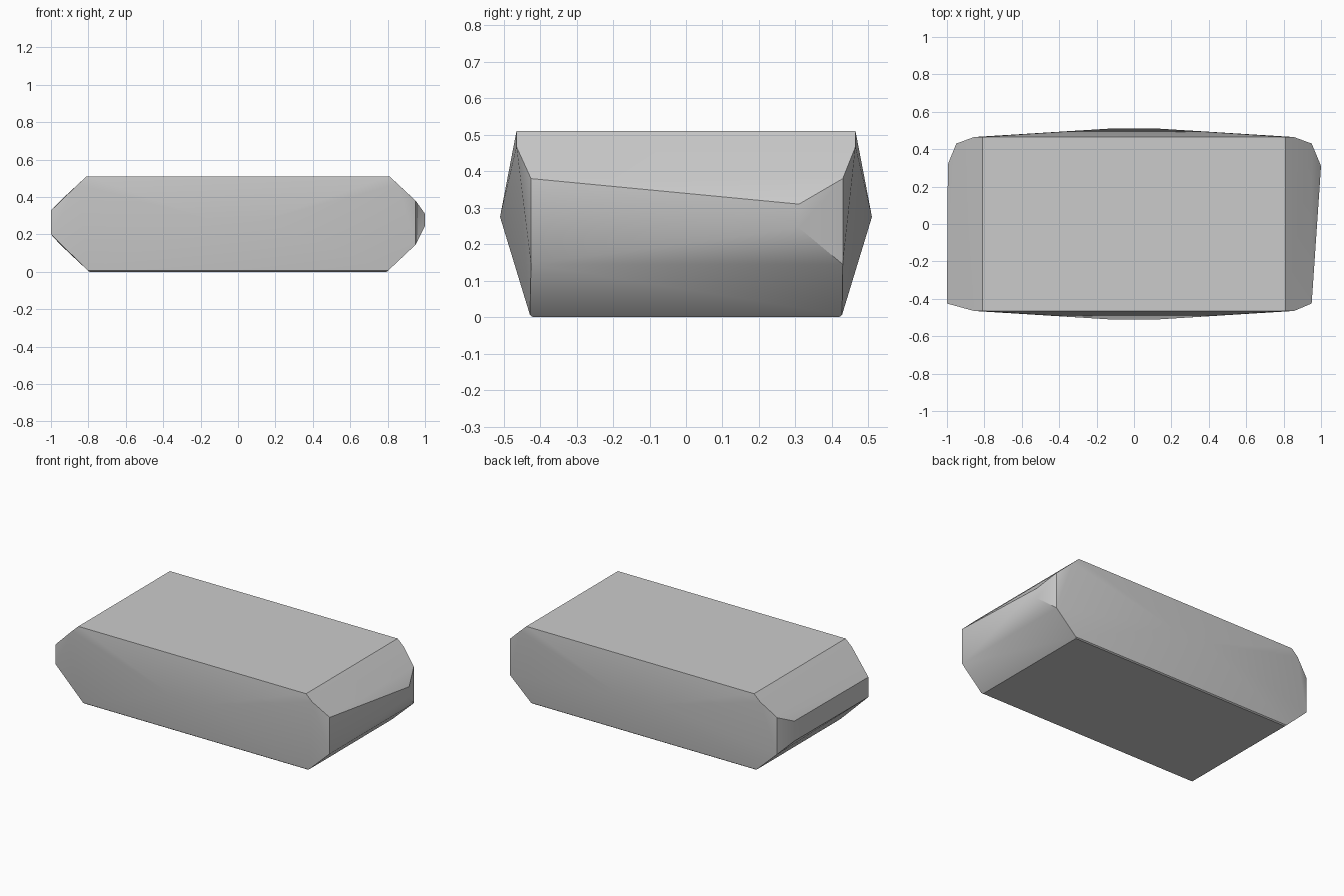
import bpy, bmesh, math

cube = bpy.data.objects.get("Cube")
if cube:
    bpy.data.objects.remove(cube, do_unlink=True)

# Single stone grey
grey = bpy.data.materials.new("stone_grey")
grey.use_nodes = True
colour = (0.6, 0.6, 0.6, 1)
grey.diffuse_color = colour
grey.node_tree.nodes["Principled BSDF"].inputs["Base Color"].default_value = colour

points = []


def mirrored(x, y, z):
    """Add a point to all four quadrants."""
    points.extend((sx * x, sy * y, z) for sx in (-1, 1) for sy in (-1, 1))


mirrored(0.81, 0.465, 0.51)     # flat top
mirrored(0.855, 0.465, 0.468)   # clipped top corners
mirrored(0.13, 0.51, 0.275)     # ridges along the long sides
mirrored(0.795, 0.42, 0.0)      # flat base
mirrored(0.802, 0.428, 0.006)   # worn base edge

# Upright corner edges, one of them longer than the rest
for x, y, low, high in ((0.95, -0.425, 0.145, 0.38),
                        (0.95, 0.43, 0.145, 0.38),
                        (-0.95, 0.43, 0.145, 0.38),
                        (-1.0, -0.425, 0.2, 0.328),
                        (1.0, 0.31, 0.245, 0.31),
                        (-0.995, 0.32, 0.2, 0.328)):
    points.extend(((x, y, low), (x, y, high)))

# Wrap the corners into one faceted slab
bm = bmesh.new()
for p in points:
    bm.verts.new(p)
hull = bmesh.ops.convex_hull(bm, input=bm.verts[:])
loose = {g for g in hull["geom_interior"] + hull["geom_unused"]
         if isinstance(g, bmesh.types.BMVert)}
bmesh.ops.delete(bm, geom=list(loose), context="VERTS")
bmesh.ops.dissolve_limit(bm, angle_limit=math.radians(0.5),
                         verts=bm.verts[:], edges=bm.edges[:])
bmesh.ops.recalc_face_normals(bm, faces=bm.faces[:])

mesh = bpy.data.meshes.new("stone_slab")
bm.to_mesh(mesh)
bm.free()
mesh.materials.append(grey)
slab = bpy.data.objects.new("stone_slab", mesh)
bpy.context.collection.objects.link(slab)

# Soft shading across shallow facets, sharp at the strong edges
bpy.ops.object.select_all(action="DESELECT")
slab.select_set(True)
bpy.context.view_layer.objects.active = slab
bpy.ops.object.shade_smooth_by_angle(angle=math.radians(30))
